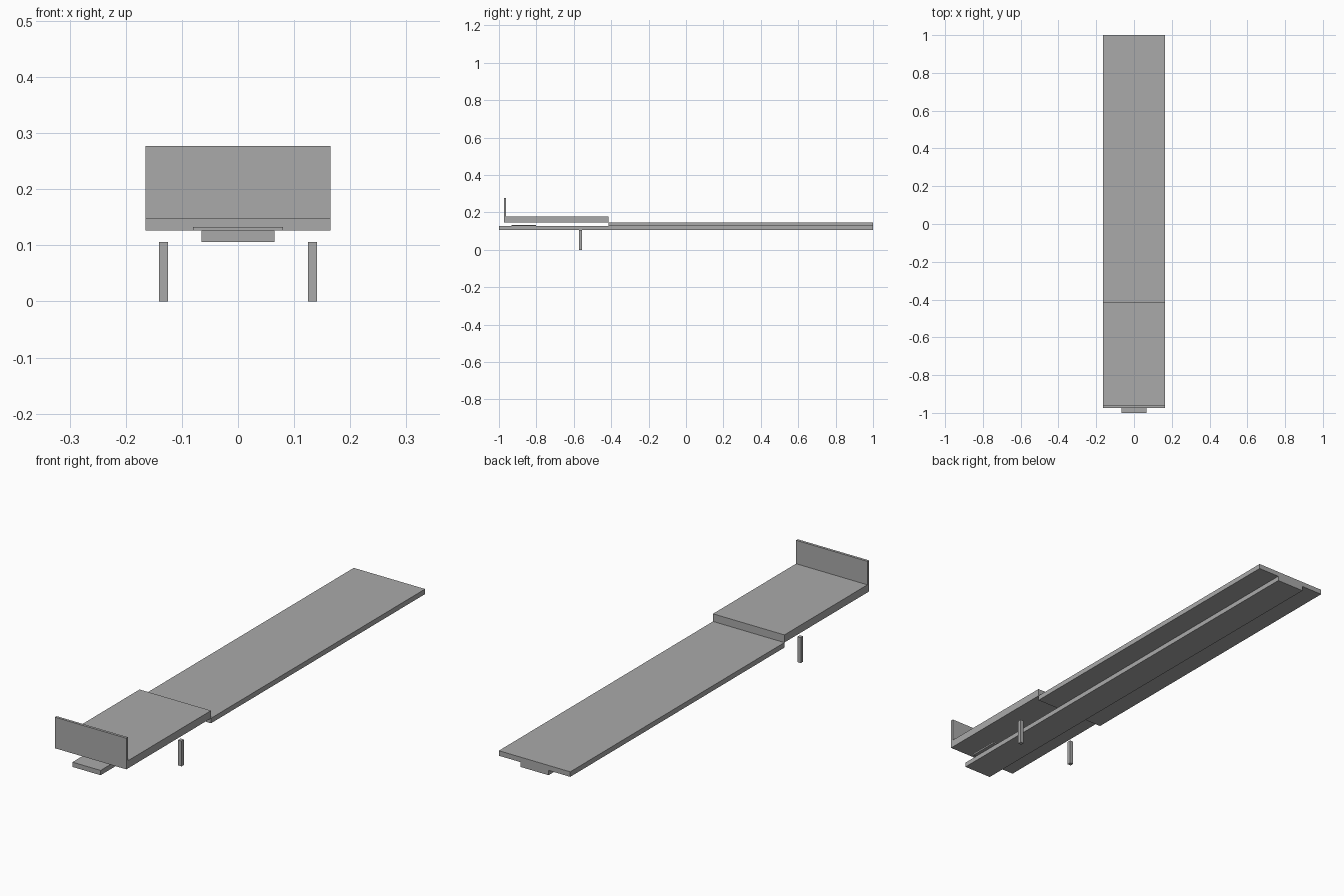
import bpy
import bmesh
from mathutils import Matrix, Vector

if "Cube" in bpy.data.objects:
    bpy.data.objects.remove(bpy.data.objects["Cube"])

grey = bpy.data.materials.new("plain grey")
grey.diffuse_color = (0.4, 0.4, 0.4, 1)
grey.use_nodes = True
grey.node_tree.nodes["Principled BSDF"].inputs["Base Color"].default_value = grey.diffuse_color


def box(name, lo, hi):
    """Box spanning two opposite corners."""
    lo, hi = Vector(lo), Vector(hi)
    bm = bmesh.new()
    size = Matrix.Diagonal((*(hi - lo), 1))
    bmesh.ops.create_cube(bm, size=1, matrix=Matrix.Translation((lo + hi) / 2) @ size)
    mesh = bpy.data.meshes.new(name)
    bm.to_mesh(mesh)
    bm.free()
    mesh.materials.append(grey)
    obj = bpy.data.objects.new(name, mesh)
    bpy.context.collection.objects.link(obj)
    return obj


W = 0.165                       # half width of the decks
STEP = -0.414                   # where the low deck meets the raised one
Z_BEAM, Z_LOW, Z_DECK, Z_TOP = 0.106, 0.126, 0.147, 0.179

# Long central beam and the decks on it
box("centre_beam", (-0.065, -1, Z_BEAM), (0.065, 1, Z_LOW))
box("low_deck", (-W, STEP, Z_LOW), (W, 1, Z_DECK))
box("raised_deck", (-W, -0.962, Z_DECK), (W, STEP, Z_TOP))

# Upright board at the front and thin plate on the beam
box("end_board", (-W, -0.973, Z_DECK), (W, -0.962, 0.277))
box("beam_plate", (-0.08, -0.933, Z_LOW), (0.08, -0.803, 0.133))

# Pair of legs
for side, x in (("left", -0.1325), ("right", 0.1325)):
    box(side + "_leg", (x - 0.008, -0.573, 0), (x + 0.008, -0.557, Z_BEAM))
